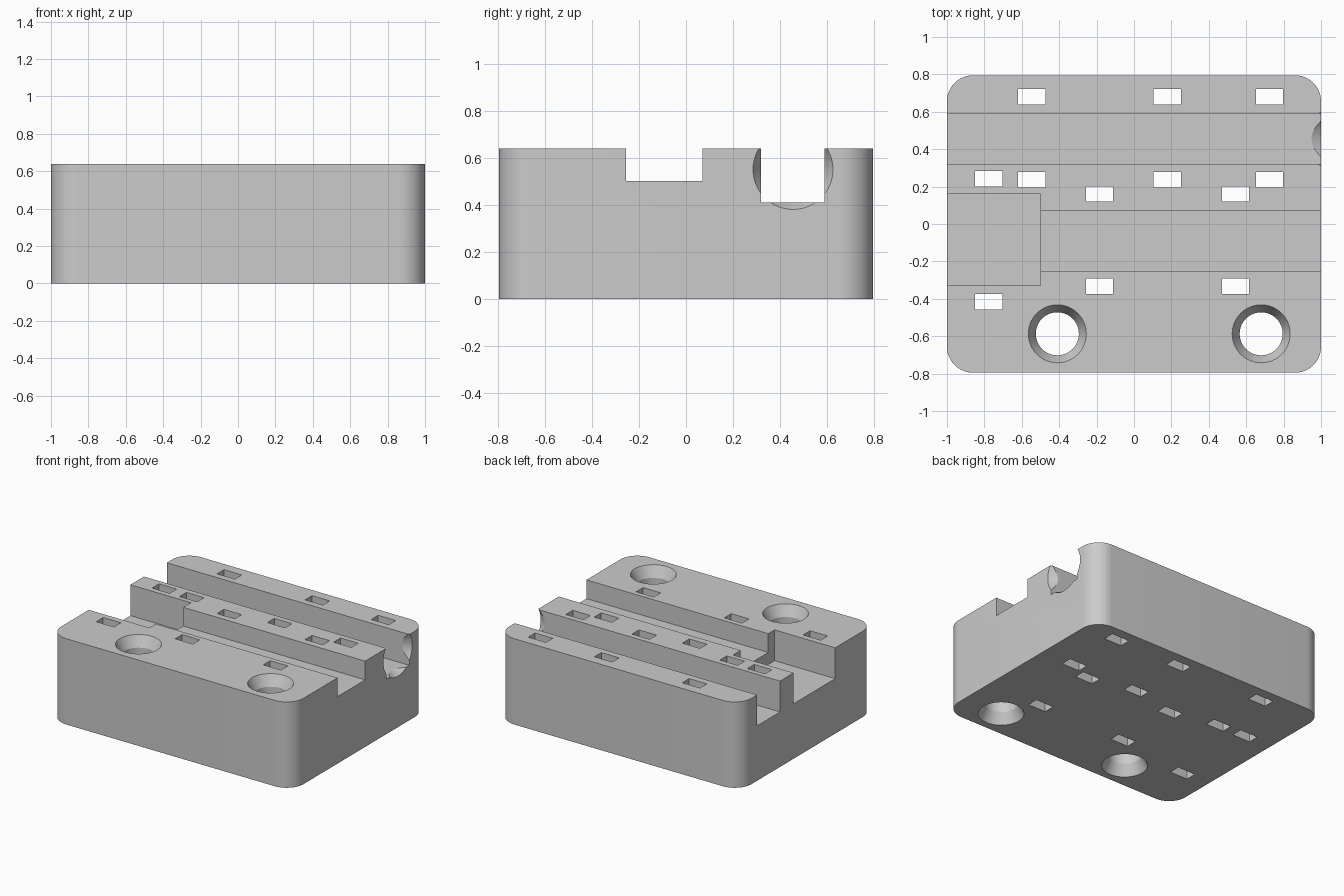
import bpy, bmesh, math
from mathutils import Matrix

if "Cube" in bpy.data.objects:
    bpy.data.objects.remove(bpy.data.objects["Cube"], do_unlink=True)

HEIGHT = 0.64
grey = bpy.data.materials.new("plain grey")
grey.use_nodes = True
grey.diffuse_color = (0.6, 0.6, 0.6, 1)
grey.node_tree.nodes["Principled BSDF"].inputs["Base Color"].default_value = (0.6, 0.6, 0.6, 1)


def make_object(name, bm):
    bmesh.ops.recalc_face_normals(bm, faces=bm.faces)
    mesh = bpy.data.meshes.new(name)
    bm.to_mesh(mesh)
    bm.free()
    mesh.materials.append(grey)
    obj = bpy.data.objects.new(name, mesh)
    bpy.context.collection.objects.link(obj)
    return obj


def box(bm, x0, x1, y0, y1, z0, z1):
    place = Matrix.Translation(((x0 + x1) / 2, (y0 + y1) / 2, (z0 + z1) / 2))
    size = Matrix.Diagonal((x1 - x0, y1 - y0, z1 - z0, 1))
    return bmesh.ops.create_cube(bm, size=1, matrix=place @ size)["verts"]


def lathe(bm, profile, place, sides=64):
    # Closed solid of revolution about local z from (radius, height) pairs
    rings = []
    for r, z in profile:
        rings.append([bm.verts.new(place @ Matrix.Rotation(math.tau * i / sides, 4, "Z")
                      @ Matrix.Translation((r, 0, z)).translation) for i in range(sides)])
    for low, high in zip(rings, rings[1:]):
        for i in range(sides):
            j = (i + 1) % sides
            bm.faces.new((low[i], low[j], high[j], high[i]))
    bm.faces.new(rings[0][::-1])
    bm.faces.new(rings[-1])


def cut(target, name, bm):
    cutter = make_object(name, bm)
    cutter.hide_render = True
    mod = target.modifiers.new(name, "BOOLEAN")
    mod.operation = "DIFFERENCE"
    mod.solver = "EXACT"
    mod.object = cutter
    bpy.context.view_layer.objects.active = target
    bpy.ops.object.modifier_apply(modifier=mod.name)
    bpy.data.objects.remove(cutter, do_unlink=True)


# Block with rounded vertical corners
bm = bmesh.new()
box(bm, -1, 1, -0.795, 0.795, 0, HEIGHT)
uprights = [e for e in bm.edges if abs(e.verts[0].co.z - e.verts[1].co.z) > 0.1]
bmesh.ops.bevel(bm, geom=uprights, offset=0.14, segments=12, profile=0.5, affect="EDGES")
block = make_object("mounting_block", bm)

# Rear channel, shallow middle channel and wide end pocket
for name, x0, x1, y0, y1, floor in (
        ("rear_channel", -1.2, 1.2, 0.32, 0.59, 0.41),
        ("middle_channel", -0.7, 1.2, -0.255, 0.07, 0.5),
        ("end_pocket", -1.2, -0.5, -0.33, 0.16, 0.41)):
    bm = bmesh.new()
    box(bm, x0, x1, y0, y1, floor, 1)
    cut(block, name, bm)

# Flared mouth of the rear channel
bm = bmesh.new()
along_x = Matrix.Translation((1, 0.455, 0.55)) @ Matrix.Rotation(math.pi / 2, 4, "Y")
lathe(bm, ((0.1, -0.12), (0.17, 0), (0.17, 0.1)), along_x)
cut(block, "channel_mouth", bm)

# Screw holes, countersunk at both ends
for x in (-0.41, 0.68):
    bm = bmesh.new()
    lathe(bm, ((0.155, -0.1), (0.155, 0), (0.115, 0.08), (0.115, HEIGHT - 0.08),
               (0.155, HEIGHT), (0.155, HEIGHT + 0.1)), Matrix.Translation((x, -0.587, 0)))
    cut(block, "screw_hole", bm)

# Cable tie slots, in rows through the full height
slot_rows = {
    0.68: (-0.547, 0.178, 0.724),
    0.237: (-0.547, 0.178, 0.724),
    0.242: (-0.777,),
    0.16: (-0.184, 0.543),
    -0.333: (-0.184, 0.543),
    -0.415: (-0.777,),
}
bm = bmesh.new()
for y, xs in slot_rows.items():
    for x in xs:
        box(bm, x - 0.073, x + 0.073, y - 0.041, y + 0.041, -0.1, 1)
cut(block, "tie_slots", bm)

# Smooth the round surfaces, keep the edges crisp
bpy.ops.object.select_all(action="DESELECT")
block.select_set(True)
bpy.context.view_layer.objects.active = block
bpy.ops.object.shade_smooth_by_angle(angle=math.radians(25))
